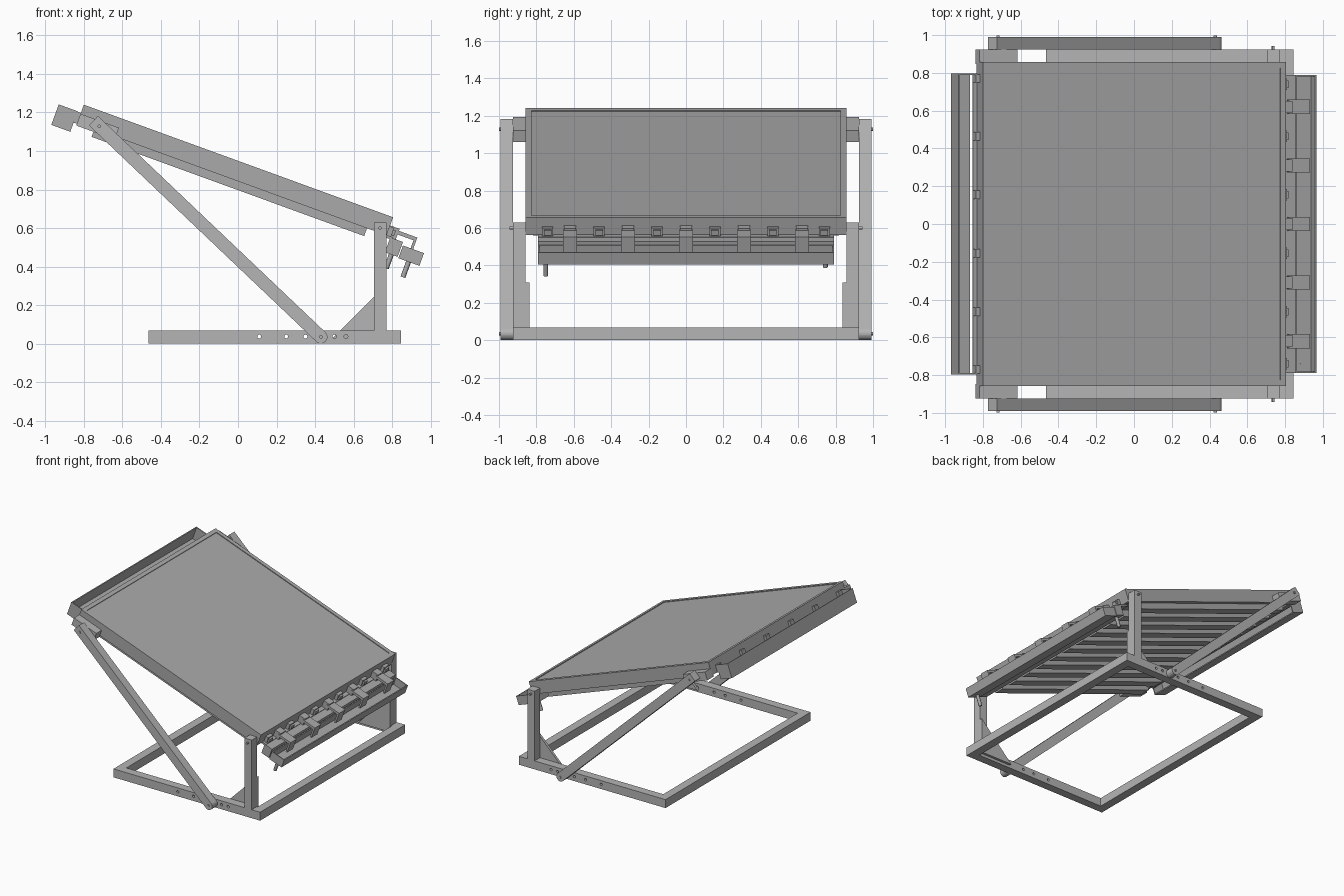
import bpy, bmesh, math
from mathutils import Matrix, Vector

cube = bpy.data.objects.get("Cube")
if cube:
    bpy.data.objects.remove(cube, do_unlink=True)


def material(name, grey):
    m = bpy.data.materials.new(name)
    m.use_nodes = True
    col = (grey, grey, grey, 1)
    m.diffuse_color = col
    m.node_tree.nodes["Principled BSDF"].inputs["Base Color"].default_value = col
    return m


STEEL = material("light grey steel", 0.46)
PANEL = material("mid grey panel", 0.40)

# Tilted frame of the panel: u runs down the slope, depth goes into the panel
SLOPE = Matrix.Translation((-0.80, 0, 1.24)) @ Matrix.Rotation(math.radians(20), 4, "Y")
WORLD = Matrix.Identity(4)


def finish(name, bm, mat, matrix=WORLD):
    bmesh.ops.recalc_face_normals(bm, faces=bm.faces)
    mesh = bpy.data.meshes.new(name)
    bm.to_mesh(mesh)
    bm.free()
    mesh.materials.append(mat)
    ob = bpy.data.objects.new(name, mesh)
    ob.matrix_world = matrix
    bpy.context.collection.objects.link(ob)
    return ob


def box(name, x, y, z, mat=STEEL, matrix=WORLD):
    """Box from (low, high) pairs."""
    bm = bmesh.new()
    bmesh.ops.create_cube(bm, size=1)
    for v in bm.verts:
        v.co = [(a + b) / 2 + c * abs(b - a) for (a, b), c in zip((x, y, z), v.co)]
    return finish(name, bm, mat, matrix)


def tilted(name, u, y, depth, mat=PANEL):
    return box(name, u, y, (-depth[0], -depth[1]), mat, SLOPE)


def prism(name, outline, y, mat=STEEL):
    """Outline in x and z, extruded along y."""
    bm = bmesh.new()
    face = bm.faces.new([bm.verts.new((px, y[0], pz)) for px, pz in outline])
    ext = bmesh.ops.extrude_face_region(bm, geom=[face])["geom"]
    moved = [g for g in ext if isinstance(g, bmesh.types.BMVert)]
    bmesh.ops.translate(bm, verts=moved, vec=(0, y[1] - y[0], 0))
    return finish(name, bm, mat)


def rod(name, start, end, radius, mat=STEEL, matrix=WORLD):
    a, b = Vector(start), Vector(end)
    bm = bmesh.new()
    bmesh.ops.create_cone(bm, cap_ends=True, segments=20, radius1=radius,
                          radius2=radius, depth=(b - a).length)
    turn = (b - a).to_track_quat("Z", "Y").to_matrix().to_4x4()
    bmesh.ops.transform(bm, matrix=Matrix.Translation((a + b) / 2) @ turn, verts=bm.verts)
    return finish(name, bm, mat, matrix)


def side(s, a, b):
    return tuple(sorted((s * a, s * b)))


# Base frame cross tubes
T = 0.068
IN, OUT = 0.857, 0.925
box("base_end_tube_low", (-0.465, -0.465 + T), (-IN, IN), (0, T))
box("base_end_tube_post", (0.845 - T, 0.845), (-IN, IN), (0, T))

# Strut outline with a rounded foot
foot, head = Vector((0.43, 0.035)), Vector((-0.75, 1.157))
along = (head - foot).normalized()
across = Vector((-along.y, along.x)) * 0.034
strut_outline = [head - across, head + across]
for i in range(13):
    a = math.pi * i / 12
    strut_outline.append(foot + across * math.cos(a) - along * 0.034 * math.sin(a))

for s, tag in ((-1, "right"), (1, "left")):
    # Base side tube with adjustment holes
    tube = box("base_side_tube_" + tag, (-0.465, 0.845), side(s, IN, OUT), (0, T))
    for hx in (0.11, 0.25, 0.35, 0.5, 0.56):
        drill = rod("hole_cutter", (hx, s * 0.8, 0.037), (hx, s, 0.037), 0.01)
        drill.hide_render = True
        drill.hide_set(True)
        cut = tube.modifiers.new("hole", "BOOLEAN")
        cut.operation = "DIFFERENCE"
        cut.solver = "EXACT"
        cut.object = drill

    # Post, gusset and hinge pin
    box("post_" + tag, (0.705, 0.77), side(s, IN, OUT), (T, 0.63))
    prism("gusset_" + tag, [(0.485, 0.022), (0.77, 0.022), (0.77, 0.308)],
          side(s, 0.837, IN))
    rod("hinge_pin_" + tag, (0.737, s * 0.84, 0.6), (0.737, s * 0.943, 0.6), 0.008)

    # Strut with its bolts
    prism("strut_" + tag, strut_outline, side(s, OUT, 0.991))
    rod("foot_bolt_" + tag, (0.43, s * 0.9, 0.035), (0.43, s * 0.999, 0.035), 0.009)
    rod("head_bolt_" + tag, (-0.72, s * 0.9, 1.128), (-0.72, s * 0.999, 1.128), 0.009)
    tilted("strut_bracket_" + tag, (0, 0.212), side(s, IN - 0.01, OUT), (0.05, 0.115), STEEL)

# Panel with a shallow recessed face inside its rim
LEN, WIDE, RIM = 1.708, 0.857, 0.032
tilted("panel_body", (RIM, LEN - RIM), (-WIDE + RIM, WIDE - RIM), (0.006, 0.09))
for s, tag in ((-1, "right"), (1, "left")):
    tilted("panel_rim_" + tag, (0, LEN), side(s, WIDE - RIM, WIDE), (0, 0.1))
for u, tag in ((0, "upper"), (LEN - RIM, "lower")):
    tilted("panel_rim_" + tag, (u, u + RIM), (-WIDE + RIM, WIDE - RIM), (0, 0.1))

# Slats under the panel
PITCH = 0.155
for i in range(-5, 6):
    y = i * PITCH
    tilted("back_slat", (0.095, 1.6), (y - 0.042, y + 0.042), (0.085, 0.143))

# Upper gutter: outer wall, floor and end caps
G = 0.79
tilted("upper_gutter_wall", (-0.123, -0.115), (-G, G), (0.043, 0.156))
tilted("upper_gutter_floor", (-0.123, -0.02), (-G, G), (0.148, 0.156))
tilted("upper_gutter_strip", (-0.02, 0), (-G, G), (0.095, 0.105))
for s in (-1, 1):
    tilted("upper_gutter_cap", (-0.123, -0.018), side(s, G, G + 0.008), (0.043, 0.156))
for y in (-0.77, -0.465, -PITCH, PITCH, 0.465, 0.77):
    tilted("upper_clip", (-0.022, 0.0), (y - 0.022, y + 0.022), (0.045, 0.1))

# Lower gutter: beam against the panel and an open trough
tilted("lower_beam", (1.73, 1.80), (-G, G), (0.103, 0.185))
tilted("lower_beam_link", (1.66, 1.74), (-G, G), (0.098, 0.112))
tilted("trough_floor", (1.806, 1.922), (-G, G), (0.182, 0.19))
for u in (1.806, 1.914):
    tilted("trough_wall", (u, u + 0.008), (-G, G), (0.12, 0.19))
for s in (-1, 1):
    tilted("trough_cap", (1.806, 1.922), side(s, G - 0.008, G), (0.12, 0.19))

# Spouts that pour into the trough, with short clips between them
for i in range(-2, 3):
    y = i * 0.31
    tilted("spout_neck", (LEN - 0.01, 1.76), (y - 0.032, y + 0.032), (0.045, 0.105))
    tilted("spout_top", (1.745, 1.862), (y - 0.038, y + 0.038), (0.056, 0.076))
    tilted("spout_lip", (1.848, 1.862), (y - 0.038, y + 0.038), (0.06, 0.15))
for y in (-0.74, -0.465, -PITCH, PITCH, 0.465, 0.74):
    tilted("lower_clip", (LEN - 0.01, 1.732), (y - 0.03, y + 0.03), (0.05, 0.105))
    tilted("lower_clip_knob", (LEN, 1.745), (y - 0.02, y + 0.02), (0.06, 0.09))

# Drain pipes
rod("trough_drain", (1.862, -0.75, -0.18), (1.862, -0.75, -0.275), 0.013, PANEL, SLOPE)
rod("beam_drain", (1.765, 0.745, -0.18), (1.765, 0.745, -0.262), 0.013, PANEL, SLOPE)
